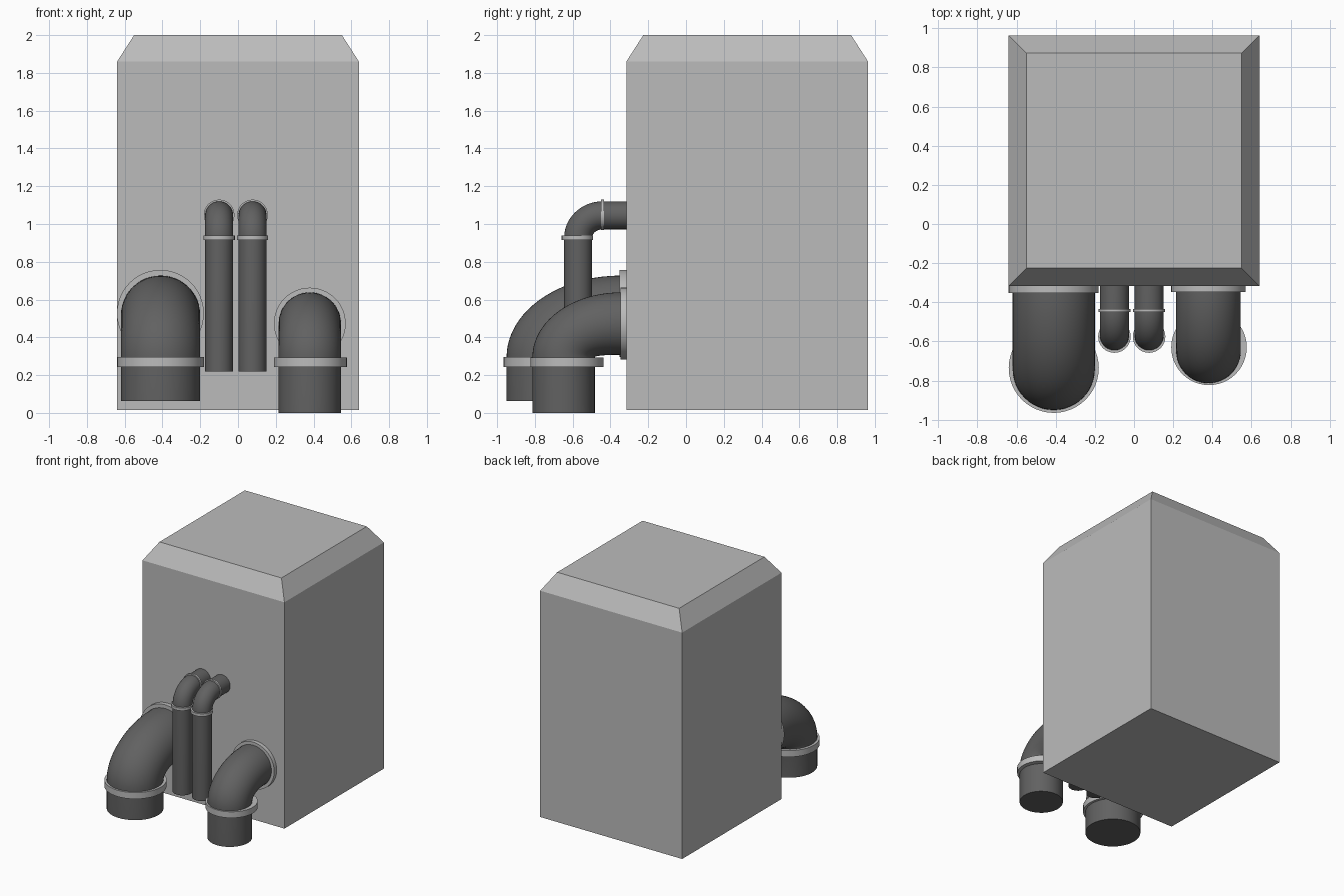
import bpy, bmesh
from math import sin, cos, pi, radians
from mathutils import Matrix, Vector

cube = bpy.data.objects.get("Cube")
if cube:
    bpy.data.objects.remove(cube)


def material(name, value):
    mat = bpy.data.materials.new(name)
    mat.use_nodes = True
    colour = (value, value, value, 1)
    mat.diffuse_color = colour
    mat.node_tree.nodes["Principled BSDF"].inputs["Base Color"].default_value = colour
    return mat


light_grey = material("light grey", 0.5)
dark_grey = material("dark grey", 0.12)
SIDES = 48
WALL = -0.317  # front face of the cabinet


def finish(name, bm, mat, smooth=True):
    bmesh.ops.recalc_face_normals(bm, faces=bm.faces)
    mesh = bpy.data.meshes.new(name)
    bm.to_mesh(mesh)
    bm.free()
    mesh.materials.append(mat)
    obj = bpy.data.objects.new(name, mesh)
    bpy.context.collection.objects.link(obj)
    if smooth:
        bpy.ops.object.select_all(action='DESELECT')
        obj.select_set(True)
        bpy.context.view_layer.objects.active = obj
        bpy.ops.object.shade_smooth_by_angle(angle=radians(35))
    return obj


def upright_disc(name, x, y, z0, z1, r):
    bm = bmesh.new()
    bmesh.ops.create_cone(bm, cap_ends=True, segments=SIDES, radius1=r, radius2=r, depth=z1 - z0,
                          matrix=Matrix.Translation((x, y, (z0 + z1) / 2)))
    finish(name, bm, light_grey)


def wall_disc(name, x, z, y0, y1, r):
    bm = bmesh.new()
    bmesh.ops.create_cone(bm, cap_ends=True, segments=SIDES, radius1=r, radius2=r, depth=y1 - y0,
                          matrix=Matrix.Translation((x, (y0 + y1) / 2, z)) @ Matrix.Rotation(pi / 2, 4, 'X'))
    finish(name, bm, light_grey)


def bent_pipe(name, x, y, r, bottom, bend_z, end_y, end_z):
    """Vertical pipe, elliptical elbow, then a straight run into the wall."""
    a, b = end_y - y, end_z - bend_z
    bm = bmesh.new()
    rings = []

    def ring(theta, dy=0, dz=0):
        verts = []
        for i in range(SIDES):
            phi = 2 * pi * i / SIDES
            out = r * cos(phi)
            verts.append(bm.verts.new((x + r * sin(phi),
                                       end_y - (a + out) * cos(theta) + dy,
                                       bend_z + (b + out) * sin(theta) + dz)))
        rings.append(verts)

    ring(0, dz=bottom - bend_z)
    steps = 20
    for s in range(steps + 1):
        ring(pi / 2 * s / steps)
    ring(pi / 2, dy=WALL + 0.01 - end_y)
    for lower, upper in zip(rings, rings[1:]):
        for i in range(SIDES):
            j = (i + 1) % SIDES
            bm.faces.new((lower[i], lower[j], upper[j], upper[i]))
    bm.faces.new(rings[0])
    bm.faces.new(rings[-1])
    finish(name, bm, dark_grey)


# Cabinet with a chamfered top
bm = bmesh.new()
loops = []
for z, inset in ((0.015, 0), (1.86, 0), (2.0, 0.09)):
    half = 0.64 - inset
    loops.append([bm.verts.new((sx * half, 0.324 + sy * half, z))
                  for sx, sy in ((-1, -1), (1, -1), (1, 1), (-1, 1))])
for lower, upper in zip(loops, loops[1:]):
    for i in range(4):
        j = (i + 1) % 4
        bm.faces.new((lower[i], lower[j], upper[j], upper[i]))
bm.faces.new(loops[0])
bm.faces.new(loops[-1])
finish("cabinet", bm, light_grey, smooth=False)

# Large right-hand duct with its collar and wall flange
bent_pipe("large_duct", -0.41, -0.74, 0.21, 0.063, 0.295, -0.345, 0.517)
upright_disc("large_duct_collar", -0.41, -0.735, 0.243, 0.295, 0.23)
wall_disc("large_duct_flange", -0.411, 0.527, -0.352, WALL + 0.01, 0.23)

# Medium left-hand duct with its collar and wall flange
bent_pipe("medium_duct", 0.38, -0.648, 0.165, 0.0, 0.295, -0.345, 0.473)
upright_disc("medium_duct_collar", 0.383, -0.63, 0.243, 0.293, 0.193)
wall_disc("medium_duct_flange", 0.38, 0.473, -0.348, WALL + 0.01, 0.19)

# Pair of thin pipes with joint rings
for side, x in (("right", -0.1), ("left", 0.077)):
    bent_pipe(side + "_thin_pipe", x, -0.571, 0.074, 0.22, 0.927, -0.441, 1.046)
    upright_disc(side + "_thin_pipe_lower_ring", x, -0.575, 0.915, 0.938, 0.083)
    wall_disc(side + "_thin_pipe_upper_ring", x, 1.048, -0.449, -0.433, 0.081)
